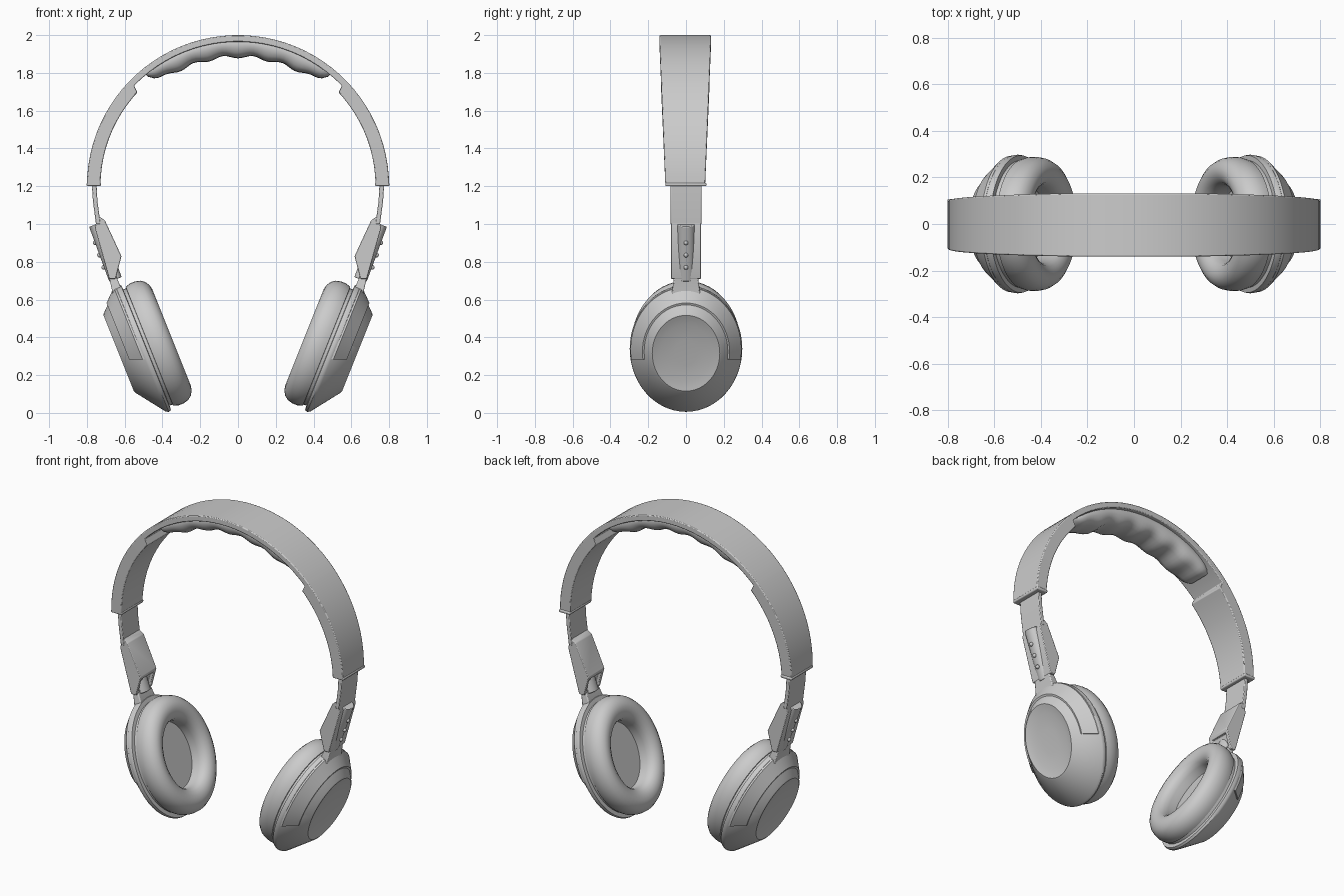
import bpy, bmesh, math
from mathutils import Matrix, Vector

if "Cube" in bpy.data.objects:
    bpy.data.objects.remove(bpy.data.objects["Cube"])

grey = bpy.data.materials.new("neutral grey")
grey.use_nodes = True
COLOUR = (0.6, 0.6, 0.6, 1)
grey.diffuse_color = COLOUR
grey.node_tree.nodes["Principled BSDF"].inputs["Base Color"].default_value = COLOUR


def finish(name, bm, bevel=0, mirror=True, angle=32):
    """Turn a bmesh into a shaded object, optionally bevelled and mirrored."""
    bmesh.ops.recalc_face_normals(bm, faces=bm.faces)
    mesh = bpy.data.meshes.new(name)
    bm.to_mesh(mesh)
    bm.free()
    mesh.materials.append(grey)
    ob = bpy.data.objects.new(name, mesh)
    bpy.context.collection.objects.link(ob)
    bpy.ops.object.select_all(action='DESELECT')
    ob.select_set(True)
    bpy.context.view_layer.objects.active = ob
    bpy.ops.object.shade_smooth_by_angle(angle=math.radians(angle))
    if bevel:
        mod = ob.modifiers.new("soft_edges", 'BEVEL')
        mod.width, mod.segments = bevel, 2
    if mirror:
        ob.modifiers.new("other_side", 'MIRROR')
    return ob


def skin(bm, rings, closed=False, caps=True):
    """Join equal loops of points with quads."""
    loops = [[bm.verts.new(p) for p in ring] for ring in rings]
    pairs = list(zip(loops, loops[1:])) + ([(loops[-1], loops[0])] if closed else [])
    for a, b in pairs:
        for i in range(len(a)):
            j = (i + 1) % len(a)
            bm.faces.new((a[i], a[j], b[j], b[i]))
    if caps and not closed:
        bm.faces.new(loops[0])
        bm.faces.new(loops[-1])


# Ear cup frame: x points outward, z along the tilted cup
TILT = math.radians(21.8)
CUP = Matrix.Translation((0.5, 0, 0.34)) @ Matrix.Rotation(TILT, 4, 'Y')
HALF_Y, HALF_Z = 0.298, 0.36


def cup_point(u, r, t, lift=0):
    return CUP @ Vector((u, r * HALF_Y * math.cos(t), r * HALF_Z * math.sin(t) + lift))


def cup_lathe(name, profile, closed=False, steps=56):
    bm = bmesh.new()
    turn = [2 * math.pi * i / steps for i in range(steps)]
    skin(bm, [[cup_point(u, r, t, max(0, u) * 0.2) for t in turn]
              for u, r in profile], closed)
    return finish(name, bm)


cup_lathe("cup_shell", [(-0.045, 0.5), (-0.045, 0.92), (-0.016, 0.92), (-0.014, 0.99),
                        (0, 1), (0.014, 0.99), (0.126, 0.63), (0.131, 0.6),
                        (0.128, 0.56), (0.12, 0.45), (0.116, 0.2)])
cup_lathe("ear_cushion", [(-0.03, 0.88), (-0.034, 0.94), (-0.06, 0.965), (-0.09, 0.965),
                          (-0.118, 0.945), (-0.14, 0.9), (-0.155, 0.83), (-0.16, 0.76),
                          (-0.156, 0.68), (-0.143, 0.61), (-0.125, 0.57), (-0.1, 0.55),
                          (-0.03, 0.55)], closed=True)
cup_lathe("speaker_cover", [(-0.04, 0.6), (-0.05, 0.56), (-0.05, 0.1)])

# Raised collar wrapping the upper part of the shell
bm = bmesh.new()
section = [(0.012, 0.985), (0.026, 0.985), (0.092, 0.775), (0.09, 0.73)]
rings = []
for i in range(41):
    t = math.radians(-9 + 198 * i / 40)
    rings.append([cup_point(u, r, t, u * 0.2) for u, r in section])
skin(bm, rings)
finish("cup_collar", bm)


def prism(name, outline, widths, bevel=0.006, slot=False):
    """Side outline in x and z, with a half width in y for each point."""
    bm = bmesh.new()
    skin(bm, [[(x, s * w, z) for (x, z), w in zip(outline, widths)] for s in (-1, 1)])
    if slot:
        bmesh.ops.recalc_face_normals(bm, faces=bm.faces)
        inner = min(bm.faces, key=lambda f: f.normal.x + 0.3 * abs(f.normal.z)
                    - f.calc_area())
        bmesh.ops.inset_region(bm, faces=[inner], thickness=0.028)
        bmesh.ops.inset_region(bm, faces=[inner], thickness=0.004, depth=-0.018)
    return finish(name, bm, bevel)


# Arms from the headband down to the cups
prism("slider_strip", [(0.775, 1.23), (0.768, 1.12), (0.752, 1.0), (0.728, 1.0),
                       (0.744, 1.12), (0.75, 1.23)], [0.082] * 6, 0.004)
prism("slider_housing", [(0.758, 0.98), (0.742, 1.045), (0.705, 1.02), (0.617, 0.83),
                         (0.648, 0.71), (0.682, 0.71)], [0.08] * 6, 0.004, slot=True)
prism("yoke_neck", [(0.685, 0.73), (0.648, 0.73), (0.605, 0.63), (0.6, 0.55),
                    (0.66, 0.59), (0.665, 0.64)],
      [0.062, 0.062, 0.075, 0.085, 0.085, 0.075])

# Rounded slider cover with its three studs
bm = bmesh.new()
axis = Matrix.Rotation(math.radians(20.2), 4, 'Y')
bmesh.ops.create_cone(bm, cap_ends=True, segments=24, radius1=1, radius2=1, depth=2,
                      matrix=Matrix.Translation((0.702, 0, 0.852)) @ axis
                      @ Matrix.Diagonal((0.035, 0.046, 0.155, 1)))
finish("slider_cover", bm, 0.004)
bm = bmesh.new()
for z in (0.77, 0.835, 0.9):
    spot = Vector((0.683 + (z - 0.69) * 0.35, 0, z))
    bmesh.ops.create_uvsphere(bm, u_segments=12, v_segments=8, radius=0.012,
                              matrix=Matrix.Translation(spot))
finish("slider_studs", bm)

# Headband: thick ends, thin top, widening upward
BAND_Z, OUTER = 1.2, 0.8


def arc(angle, r, y):
    return (r * math.cos(angle), y, BAND_Z + r * math.sin(angle))


def inner_radius(deg):
    fold = min(deg, 180 - deg)
    return 0.728 if fold <= 43 else 0.765


bm = bmesh.new()
stops = sorted([4 * i for i in range(46)] + [43, 46, 134, 137])
rings = []
for deg in stops:
    a = math.radians(deg)
    w = 0.105 + 0.031 * min(1, math.sin(a) * 1.05)
    r = inner_radius(deg)
    rings.append([arc(a, r, -w - 0.004), arc(a, OUTER, -w - 0.004),
                  arc(a, OUTER, w - 0.004), arc(a, r, w - 0.004)])
skin(bm, rings)
finish("headband", bm, 0.005, mirror=False)

# Lips closing the band ends
prism("band_end", [(0.802, 1.2), (0.802, 1.218), (0.726, 1.218), (0.726, 1.2)],
      [0.108] * 4, 0.006)

# Padded cushion under the top of the band, with soft lobes
bm = bmesh.new()
rings = []
COUNT = 48
for i in range(COUNT + 1):
    s = -1 + 2 * i / COUNT
    a = math.radians(90 + 39.5 * s)
    swell = max(0.03, 1 - abs(s) ** 7) ** 0.5
    depth = (0.083 + 0.008 * math.cos(s * 6 * math.pi)) * swell
    width = 0.112 * (0.55 + 0.45 * swell)
    ring = []
    for k in range(20):
        t = 2 * math.pi * k / 20
        c, n = math.cos(t), math.sin(t)
        y = width * math.copysign(abs(c) ** 0.6, c)
        drop = depth * abs(n) ** 0.8 if n > 0 else 0.012 * n
        ring.append(arc(a, 0.768 - drop, y - 0.004))
    rings.append(ring)
skin(bm, rings)
finish("head_pad", bm, mirror=False, angle=60)
